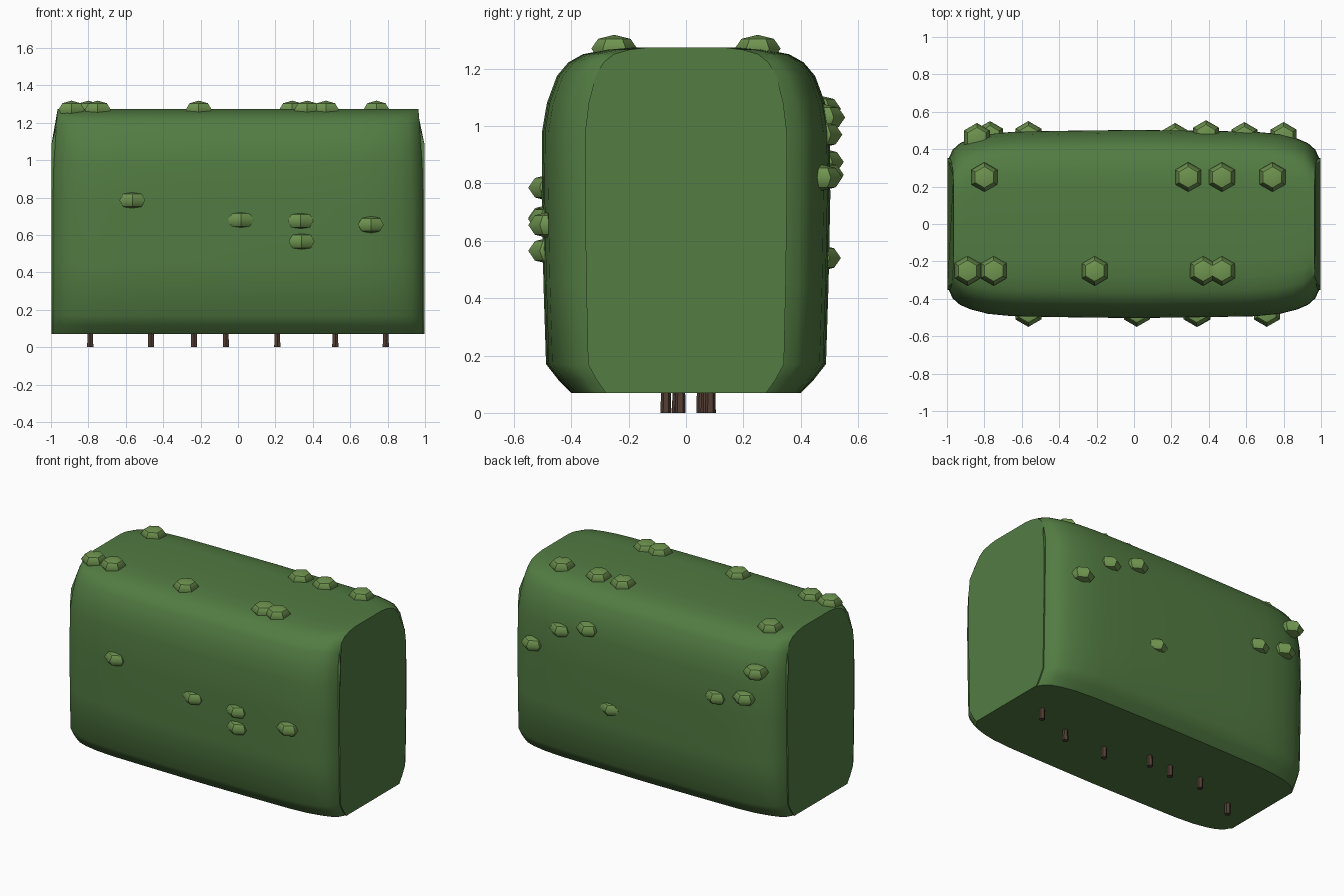
import bpy, bmesh, math

if "Cube" in bpy.data.objects:
    bpy.data.objects.remove(bpy.data.objects["Cube"])


def material(name, rgb):
    m = bpy.data.materials.new(name)
    m.diffuse_color = (*rgb, 1)
    m.use_nodes = True
    m.node_tree.nodes["Principled BSDF"].inputs["Base Color"].default_value = m.diffuse_color
    return m


leaf = material("leaf_green", (0.085, 0.20, 0.055))
tuft = material("tuft_green", (0.16, 0.30, 0.08))
bark = material("bark_brown", (0.085, 0.05, 0.035))


def finish(obj, mat, angle):
    obj.data.materials.append(mat)
    bpy.ops.object.select_all(action='DESELECT')
    obj.select_set(True)
    bpy.context.view_layer.objects.active = obj
    bpy.ops.object.shade_smooth_by_angle(angle=math.radians(angle))


# Clipped hedge body: a cross-section lofted along x, narrowing at the ends
profile = [(0.40, 0.07), (0.445, 0.115), (0.488, 0.17), (0.497, 0.45), (0.503, 0.75),
           (0.502, 0.98), (0.485, 1.08), (0.45, 1.175), (0.41, 1.222), (0.36, 1.25),
           (0.28, 1.266), (0.20, 1.273)]
section = profile + [(-y, z) for y, z in reversed(profile)]
half = [(0.0, 1.0), (0.4, 0.99), (0.65, 0.98), (0.78, 0.955), (0.87, 0.91),
        (0.93, 0.86), (0.97, 0.79), (0.99, 0.70)]
stations = [(-x, s) for x, s in reversed(half[1:])] + half

bm = bmesh.new()
rings = []
for x, s in stations:
    lean = lambda z: 1 - 0.025 * max(0, (z - 0.9) / 0.37)
    rings.append([bm.verts.new((x * lean(z), y * s, z)) for y, z in section])
n = len(section)
for a, b in zip(rings, rings[1:]):
    for i in range(n):
        j = (i + 1) % n
        bm.faces.new((a[i], a[j], b[j], b[i]))
# Slightly bulging end caps
for ring, sign in ((rings[0], -1), (rings[-1], 1)):
    cap = bm.faces.new(ring)
    inner = bmesh.ops.inset_region(bm, faces=[cap], thickness=0.12)
    for v in cap.verts:
        if v.co.z < 1.1:
            v.co.x = sign * 0.998
bmesh.ops.recalc_face_normals(bm, faces=bm.faces[:])
mesh = bpy.data.meshes.new("hedge_body")
bm.to_mesh(mesh)
bm.free()
body = bpy.data.objects.new("hedge_body", mesh)
bpy.context.collection.objects.link(body)
finish(body, leaf, 40)


# Leaf tufts: squashed six-sided blobs
def add_tuft(name, x, y, z):
    bpy.ops.mesh.primitive_uv_sphere_add(segments=6, ring_count=4, radius=0.08, location=(x, y, z))
    o = bpy.context.object
    o.name = name
    o.scale.z = 0.6
    finish(o, tuft, 40)


for x in (-0.89, -0.75, -0.21, 0.37, 0.47):
    add_tuft("top_front_tuft", x, -0.25, 1.27)
for x in (-0.80, 0.29, 0.47, 0.74):
    add_tuft("top_back_tuft", x, 0.25, 1.27)
for x, z in ((-0.565, 0.785), (0.015, 0.68), (0.335, 0.675), (0.34, 0.565), (0.71, 0.655)):
    add_tuft("front_tuft", x, -0.47, z)
for x, y, z in ((-0.84, 0.46, 1.06), (-0.77, 0.47, 0.875), (-0.565, 0.47, 0.83),
                (0.22, 0.46, 0.54), (0.385, 0.475, 1.03), (0.59, 0.465, 0.97), (0.80, 0.465, 0.82)):
    add_tuft("back_tuft", x, y, z)

# Short stems under the hedge
for x, y in ((-0.79, -0.07), (-0.465, 0.06), (-0.235, 0.055), (-0.065, 0.07),
             (0.21, -0.03), (0.52, -0.02), (0.79, 0.085)):
    bpy.ops.mesh.primitive_cone_add(vertices=6, radius1=0.019, radius2=0.014, depth=0.2,
                                    location=(x, y, 0.1))
    stem = bpy.context.object
    stem.name = "stem"
    finish(stem, bark, 30)
